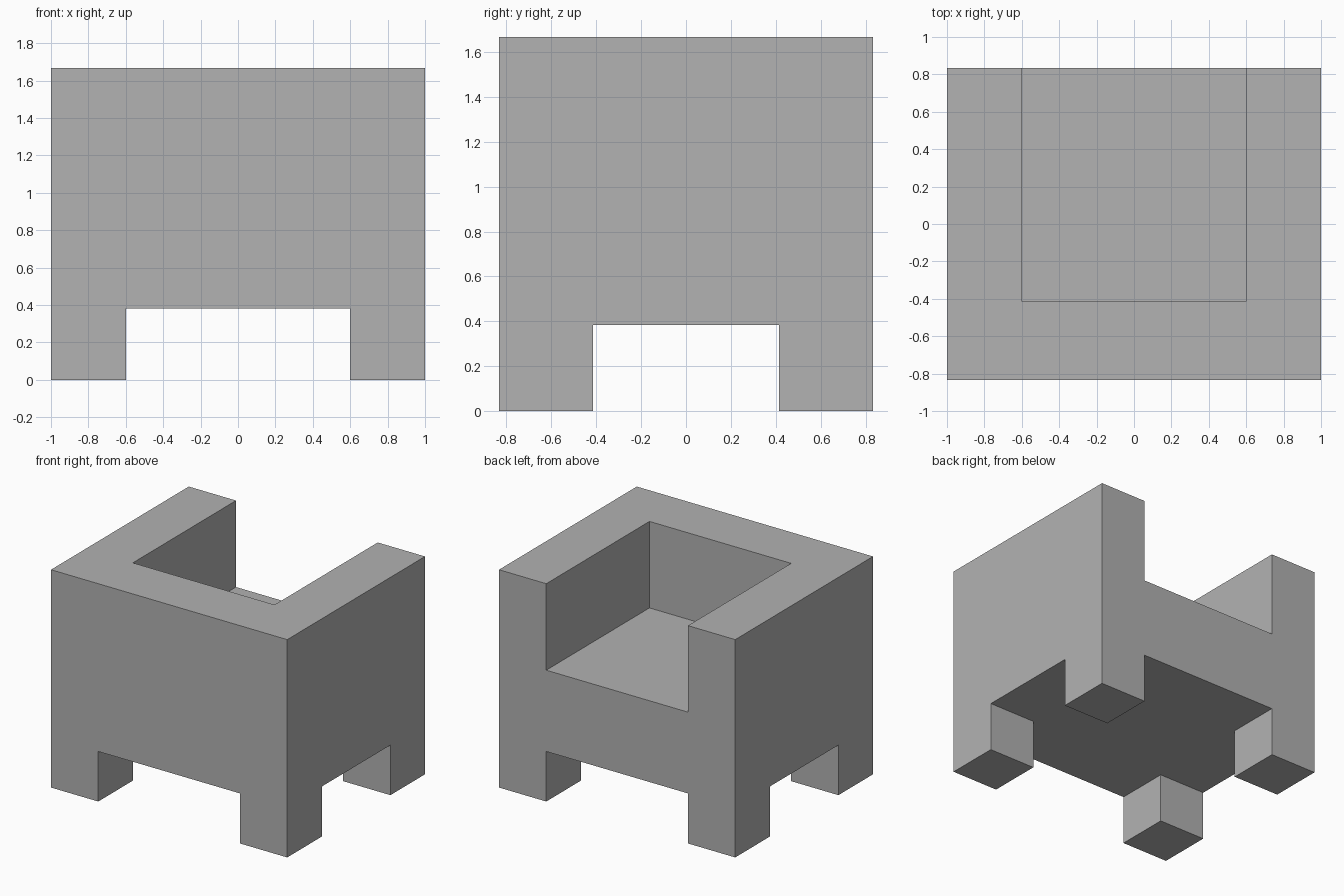
import bpy

cube = bpy.data.objects.get("Cube")
if cube:
    bpy.data.objects.remove(cube, do_unlink=True)

# Overall and cut dimensions
HALF_X, HALF_Y, HEIGHT = 1.0, 0.833, 1.667
INNER_X, INNER_Y = 0.6, 0.415
LEG_TOP, SEAT_TOP = 0.383, 1.005
OVER = 0.2  # cutters overshoot the block

grey = bpy.data.materials.new("plain grey")
grey.use_nodes = True
colour = (0.447, 0.447, 0.447, 1)
grey.diffuse_color = colour
grey.node_tree.nodes["Principled BSDF"].inputs["Base Color"].default_value = colour


def box(name, low, high):
    """Box spanning two opposite corners."""
    bpy.ops.mesh.primitive_cube_add(size=1)
    obj = bpy.context.object
    obj.name = obj.data.name = name
    for v in obj.data.vertices:
        v.co = [h if c > 0 else l for c, l, h in zip(v.co, low, high)]
    obj.data.materials.append(grey)
    return obj


def carve(target, cutter):
    """Subtract the cutter, then discard it."""
    cutter.hide_render = True
    mod = target.modifiers.new(cutter.name, "BOOLEAN")
    mod.operation = "DIFFERENCE"
    mod.solver = "EXACT"
    mod.object = cutter
    bpy.context.view_layer.objects.active = target
    bpy.ops.object.modifier_apply(modifier=mod.name)
    bpy.data.objects.remove(cutter, do_unlink=True)


# Solid armchair block
chair = box("armchair_body", (-HALF_X, -HALF_Y, 0), (HALF_X, HALF_Y, HEIGHT))

# Seat well, open towards +y, leaving the two arms and the backrest
carve(chair, box("seat_well", (-INNER_X, -INNER_Y, SEAT_TOP),
                 (INNER_X, HALF_Y + OVER, HEIGHT + OVER)))

# Crossing gaps underneath, leaving four corner legs
carve(chair, box("leg_gap_lengthwise", (-INNER_X, -HALF_Y - OVER, -OVER),
                 (INNER_X, HALF_Y + OVER, LEG_TOP)))
carve(chair, box("leg_gap_crosswise", (-HALF_X - OVER, -INNER_Y, -OVER),
                 (HALF_X + OVER, INNER_Y, LEG_TOP)))
